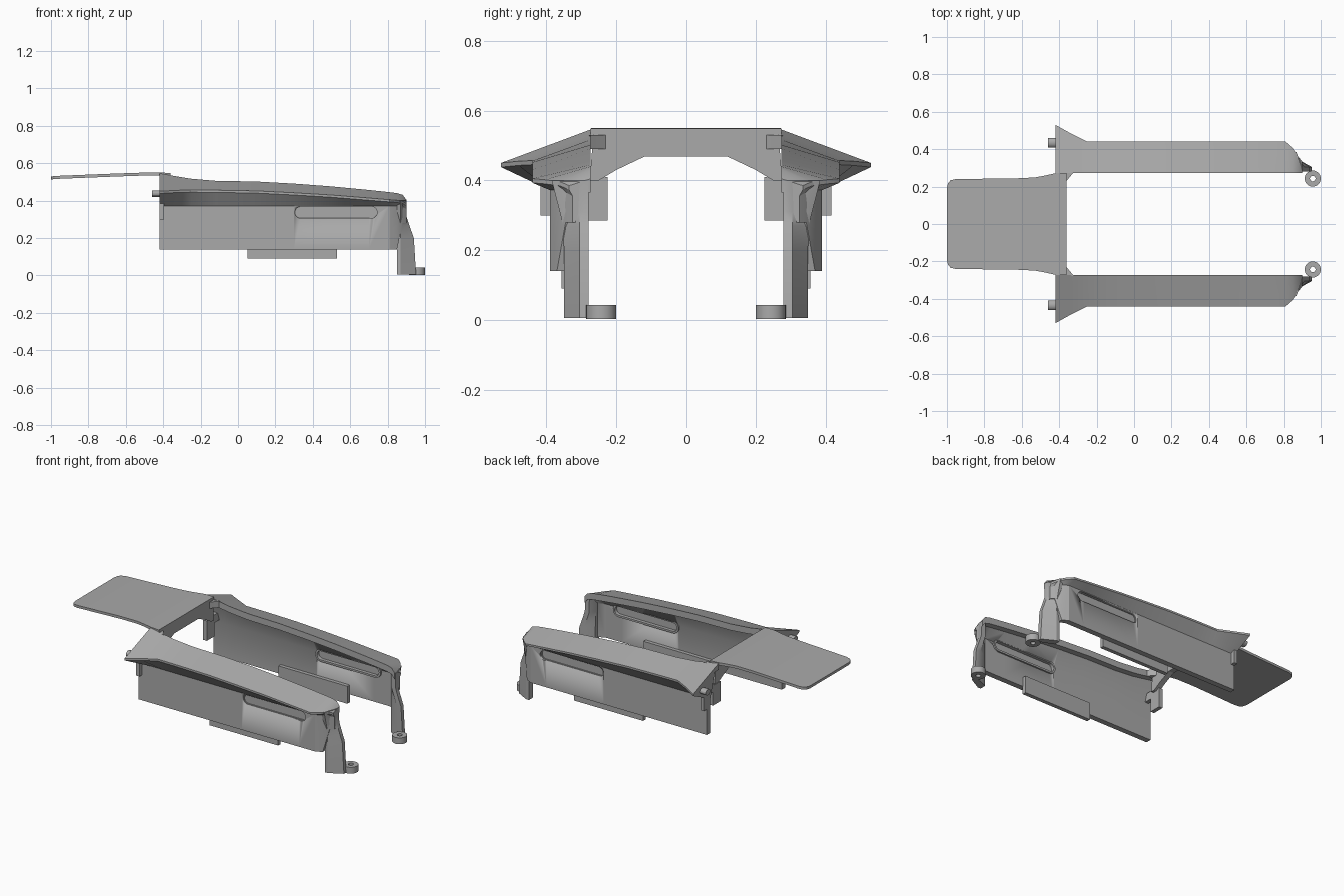
import bpy, bmesh, math

cube = bpy.data.objects.get("Cube")
if cube:
    bpy.data.objects.remove(cube, do_unlink=True)

grey = bpy.data.materials.new("plain grey")
grey.use_nodes = True
tone = (0.4, 0.4, 0.4, 1)
grey.diffuse_color = tone
grey.node_tree.nodes["Principled BSDF"].inputs["Base Color"].default_value = tone


def loft(name, rings, loop=False, mirror=True):
    """Skin a list of equal rings; cap the ends, or join last to first."""
    bm = bmesh.new()
    rows = [[bm.verts.new(p) for p in ring] for ring in rings]
    pairs = list(zip(rows, rows[1:]))
    if loop:
        pairs.append((rows[-1], rows[0]))
    else:
        bm.faces.new(rows[0])
        bm.faces.new(rows[-1])
    for a, b in pairs:
        for i in range(len(a)):
            j = (i + 1) % len(a)
            bm.faces.new((a[i], a[j], b[j], b[i]))
    bmesh.ops.recalc_face_normals(bm, faces=bm.faces)
    mesh = bpy.data.meshes.new(name)
    bm.to_mesh(mesh)
    bm.free()
    mesh.materials.append(grey)
    obj = bpy.data.objects.new(name, mesh)
    bpy.context.collection.objects.link(obj)
    bpy.ops.object.select_all(action="DESELECT")
    obj.select_set(True)
    bpy.context.view_layer.objects.active = obj
    bpy.ops.object.shade_smooth_by_angle(angle=math.radians(25))
    if mirror:
        mod = obj.modifiers.new("both sides", "MIRROR")
        mod.use_axis = (False, True, False)
        mod.use_mirror_merge = False
    return obj


def box(name, xs, ys, zs):
    x0, x1 = xs
    return loft(name, [[(x, y, z) for y, z in zip((ys[0], ys[1], ys[1], ys[0]),
                                                  (zs[0], zs[0], zs[1], zs[1]))]
                       for x in (x0, x1)])


def stadium(y, grow=0.0):
    """Long rounded slot outline on the side wall."""
    radius, ring, steps = 0.031 + grow, [], 10
    for centre, start in ((0.713, -90), (0.335, 90)):
        for k in range(steps + 1):
            a = math.radians(start + 180 * k / steps)
            ring.append((centre + radius * math.cos(a), y, 0.337 + radius * math.sin(a)))
    return ring


def circle(radius, z, steps=24):
    turn = math.tau / steps
    return [(0.957 + radius * math.cos(k * turn), 0.243 + radius * math.sin(k * turn), z)
            for k in range(steps)]


# Side shell: sloping roof, overhanging edge and upright wall
def shell_section(x, top, out, edge, wall):
    base = 0.14 if x < 0.86 else 0.28
    inner = wall - 0.035
    under = min(0.31, wall - 0.045)
    high = min(0.372, edge - 0.03)
    return [(x, y, z) for y, z in (
        (0.273, top), (out, edge), (out, edge - 0.012), (wall, high), (wall, base),
        (inner, base), (inner, high - 0.02), (under, top - 0.04), (0.273, top - 0.04))]


stations = [
    (-0.42, 0.546, 0.53, 0.45, 0.39),
    (-0.33, 0.53, 0.48, 0.455, 0.39),
    (-0.25, 0.517, 0.44, 0.457, 0.39),
    (-0.12, 0.506, 0.44, 0.456, 0.39),
    (0.1, 0.502, 0.44, 0.452, 0.39),
    (0.3, 0.491, 0.44, 0.442, 0.39),
    (0.5, 0.476, 0.44, 0.43, 0.39),
    (0.7, 0.457, 0.44, 0.414, 0.39),
    (0.81, 0.445, 0.44, 0.405, 0.39),
    (0.85, 0.44, 0.405, 0.402, 0.37),
    (0.88, 0.431, 0.36, 0.396, 0.345),
    (0.9, 0.405, 0.335, 0.385, 0.325)]
shell = loft("side_shell", [shell_section(*s) for s in stations])

# Slot cut through the wall, with a recessed floor and an inner rim
cutter = loft("slot_cutter", [stadium(0.3), stadium(0.42)], mirror=False)
cutter.hide_render = True
cutter.hide_viewport = True
cut = shell.modifiers.new("slot", "BOOLEAN")
cut.operation = "DIFFERENCE"
cut.object = cutter
cut.solver = "EXACT"
shell.modifiers.move(1, 0)
loft("slot_floor", [stadium(0.366, 0.002), stadium(0.374, 0.002)])
loft("slot_rim", [stadium(0.345, 0.008), stadium(0.345, -0.004),
                  stadium(0.38, -0.004), stadium(0.38, 0.008)], loop=True)

# Panel hanging on the inside of each wall
box("inner_panel", (0.05, 0.53), (0.332, 0.357), (0.09, 0.2))


# Front leg: flared at the top, a slanted plate at the bottom
def leg_section(z, outer, reach):
    return [(x, y, z) for x, y in (
        (0.85, outer), (0.87, outer), (reach, 0.305), (reach, 0.28),
        (reach - 0.03, 0.28), (0.85, outer - 0.04))]


loft("front_leg", [leg_section(*s) for s in (
    (0.005, 0.35, 0.952), (0.2, 0.35, 0.94), (0.27, 0.352, 0.915),
    (0.31, 0.362, 0.902), (0.4, 0.385, 0.9))])

# Foot eyelet
low, high = 0.003, 0.043
loft("foot_eyelet", [circle(0.043, low), circle(0.043, high),
                     circle(0.015, high), circle(0.015, low)], loop=True)

# Rear deck plate, with rounded rear corners
deck = [(-1, 0.195, 0.529), (-0.993, 0.22, 0.53), (-0.98, 0.234, 0.531),
        (-0.95, 0.241, 0.533), (-0.65, 0.243, 0.545), (-0.53, 0.249, 0.549),
        (-0.47, 0.26, 0.55), (-0.42, 0.272, 0.55), (-0.36, 0.274, 0.548)]
loft("rear_deck", [[(x, -w, t), (x, w, t), (x, w, t - 0.016), (x, -w, t - 0.016)]
                   for x, w, t in deck], mirror=False)

# Arched apron under the front edge of the deck
arch = [(0.265, 0.547), (0.276, 0.4), (0.25, 0.4), (0.2, 0.43), (0.12, 0.468)]
outline = arch + [(-y, z) for y, z in reversed(arch)]
loft("deck_apron", [[(x, y, z) for y, z in outline] for x in (-0.395, -0.36)], mirror=False)

# Fillet where the deck meets each shell
loft("deck_gusset", [[(-0.365, 0.225, z), (-0.345, 0.25, z), (-0.32, 0.278, z), (-0.365, 0.278, z)]
                     for z in (0.49, 0.53)])

# Rear brackets and mounting pin
box("rear_bracket", (-0.4, -0.375), (0.225, 0.3), (0.285, 0.41))
box("bracket_arm", (-0.4, -0.375), (0.29, 0.37), (0.37, 0.42))
box("rear_block", (-0.419, -0.395), (0.37, 0.417), (0.3, 0.41))
pin_turn = math.tau / 16
loft("rear_pin", [[(x, 0.435 + 0.025 * math.cos(k * pin_turn), 0.437 + 0.018 * math.sin(k * pin_turn))
                   for k in range(16)] for x in (-0.46, -0.39)])
